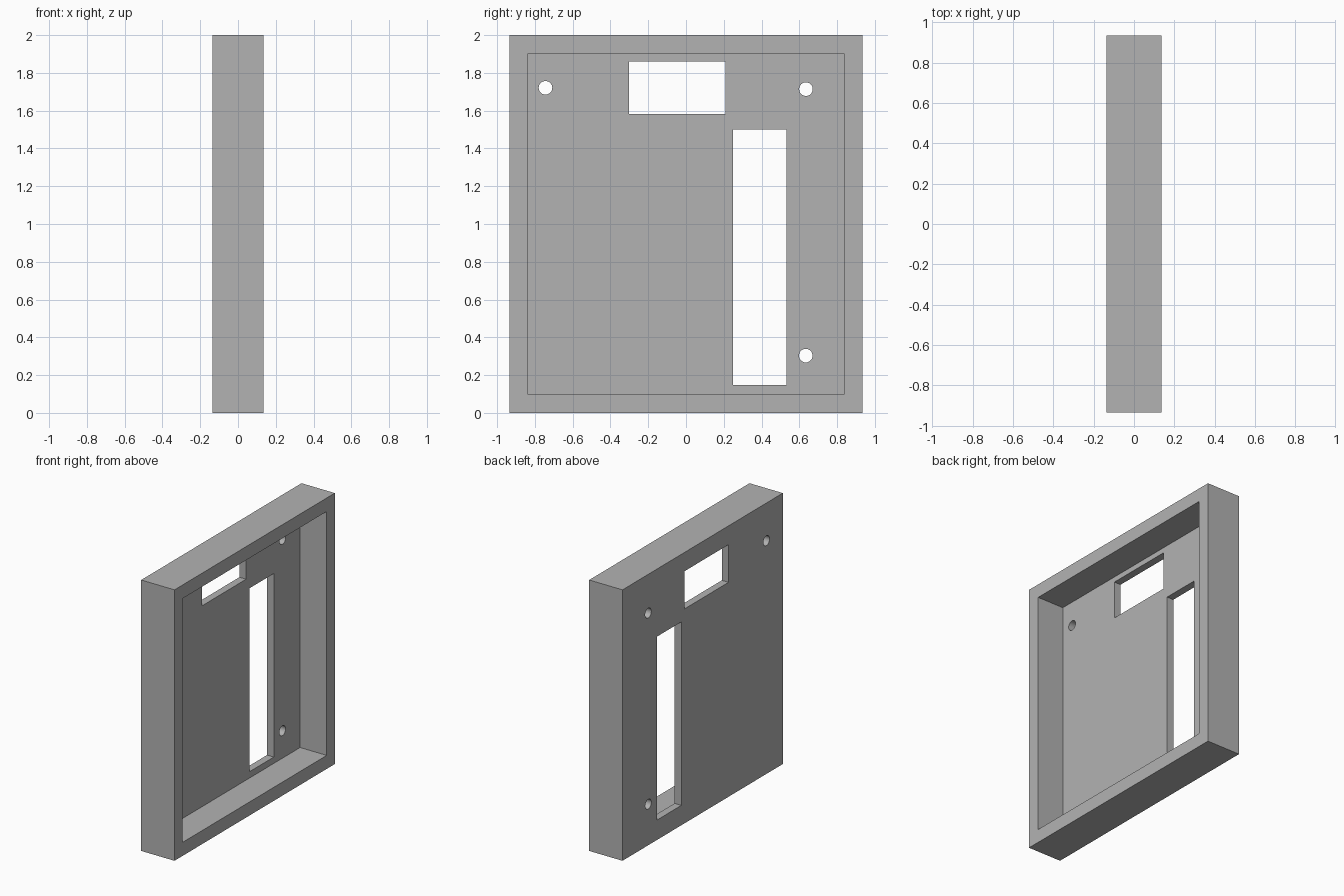
import bpy

default = bpy.data.objects.get("Cube")
if default:
    bpy.data.objects.remove(default, do_unlink=True)

HALF_X, HALF_Y, HEIGHT = 0.136, 0.935, 2.0
FLOOR = 0.055

grey = bpy.data.materials.new("plain_grey")
grey.use_nodes = True
colour = (0.45, 0.45, 0.45, 1)
grey.diffuse_color = colour
grey.node_tree.nodes["Principled BSDF"].inputs["Base Color"].default_value = colour


def box(name, x, y, z):
    """Box spanning the given (low, high) ranges."""
    bpy.ops.mesh.primitive_cube_add(size=1)
    ob = bpy.context.object
    ob.name = name
    ob.location = [(a + b) / 2 for a, b in (x, y, z)]
    ob.scale = [b - a for a, b in (x, y, z)]
    bpy.ops.object.transform_apply(location=True, rotation=True, scale=True)
    ob.data.materials.append(grey)
    return ob


def hole(name, y, z):
    """Round cutter running through the panel along x."""
    bpy.ops.mesh.primitive_cylinder_add(
        vertices=32, radius=0.036, depth=0.6, location=(0, y, z), rotation=(0, 1.5708, 0))
    ob = bpy.context.object
    ob.name = name
    ob.data.materials.append(grey)
    return ob


# Shallow tray standing on its edge, open towards +x
tray = box("tray_panel", (-HALF_X, HALF_X), (-HALF_Y, HALF_Y), (0, HEIGHT))

through = (-0.3, 0.3)
cutters = [
    box("recess_cutter", (FLOOR - HALF_X, 0.3), (-0.84, 0.84), (0.1, 1.9)),
    box("window_cutter", through, (-0.302, 0.21), (1.583, 1.861)),
    box("slot_cutter", through, (0.249, 0.533), (0.147, 1.501)),
    hole("hole_cutter_front", -0.744, 1.721),
    hole("hole_cutter_top", 0.635, 1.714),
    hole("hole_cutter_bottom", 0.634, 0.303),
]

# Cut the recess, the openings and the screw holes
for cutter in cutters:
    mod = tray.modifiers.new(cutter.name, "BOOLEAN")
    mod.operation = "DIFFERENCE"
    mod.solver = "EXACT"
    mod.object = cutter
    bpy.context.view_layer.objects.active = tray
    bpy.ops.object.modifier_apply(modifier=mod.name)
    bpy.data.objects.remove(cutter, do_unlink=True)

# Smooth hole walls, sharp panel edges
bpy.ops.object.select_all(action="DESELECT")
tray.select_set(True)
bpy.context.view_layer.objects.active = tray
bpy.ops.object.shade_smooth_by_angle(angle=0.52)
